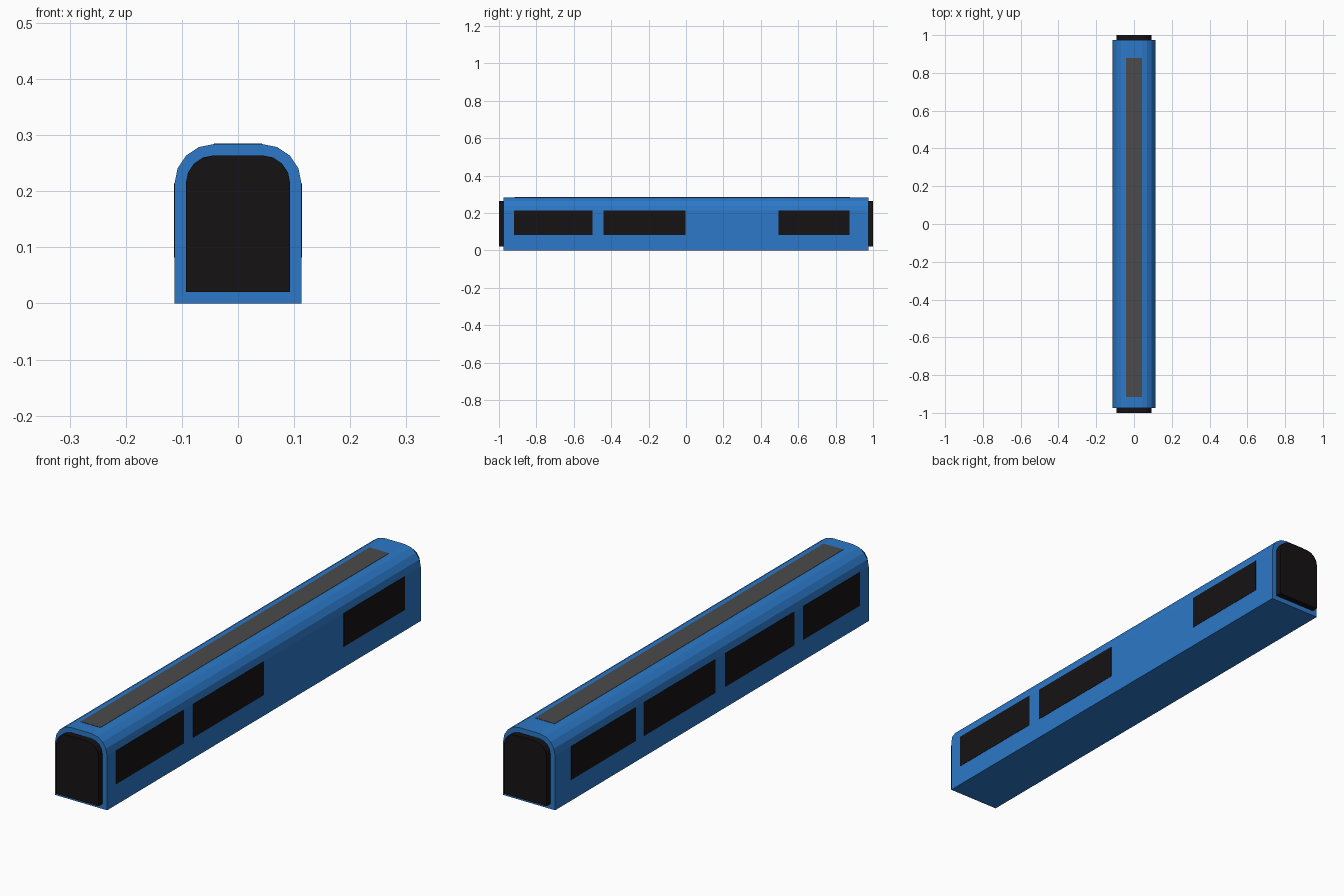
import bpy, bmesh, math

if "Cube" in bpy.data.objects:
    bpy.data.objects.remove(bpy.data.objects["Cube"])


def material(name, rgb):
    m = bpy.data.materials.new(name)
    m.diffuse_color = (*rgb, 1)
    m.use_nodes = True
    m.node_tree.nodes["Principled BSDF"].inputs["Base Color"].default_value = m.diffuse_color
    return m


BLUE = material("blue_paint", (0.025, 0.19, 0.58))
BLACK = material("dark_glass", (0.008, 0.006, 0.007))
GREY = material("roof_grey", (0.07, 0.07, 0.07))


def finish(name, bm, mat):
    bmesh.ops.recalc_face_normals(bm, faces=bm.faces)
    me = bpy.data.meshes.new(name)
    bm.to_mesh(me)
    bm.free()
    me.materials.append(mat)
    ob = bpy.data.objects.new(name, me)
    bpy.context.collection.objects.link(ob)
    return ob


def arch(name, inset, y0, y1, mat):
    """Round-shouldered profile extruded along y."""
    r, cx, cz = 0.07 - inset, 0.043, 0.214
    angles = [math.radians(22.5 * i) for i in range(5)]
    right = [(cx + r * math.cos(a), cz + r * math.sin(a)) for a in angles]
    right.insert(0, (cx + r, inset))
    outline = right + [(-x, z) for x, z in reversed(right)]
    bm = bmesh.new()
    face = bm.faces.new([bm.verts.new((x, y0, z)) for x, z in outline])
    ext = bmesh.ops.extrude_face_region(bm, geom=[face])
    moved = [v for v in ext["geom"] if isinstance(v, bmesh.types.BMVert)]
    bmesh.ops.translate(bm, verts=moved, vec=(0, y1 - y0, 0))
    return finish(name, bm, mat)


def box(name, lo, hi, mat):
    bm = bmesh.new()
    bmesh.ops.create_cube(bm, size=1)
    for v in bm.verts:
        v.co = [(a + b) / 2 + c * (b - a) for a, b, c in zip(lo, hi, v.co)]
    return finish(name, bm, mat)


# Carriage shell and the dark panels on both ends
arch("carriage_body", 0, -0.975, 0.975, BLUE)
arch("front_end_panel", 0.02, -1.0, -0.974, BLACK)
arch("back_end_panel", 0.02, 0.974, 1.0, BLACK)

# Roof strip
box("roof_strip", (-0.043, -0.917, 0.280), (0.043, 0.878, 0.2852), GREY)

# Side windows: three on the right, four on the left
windows = {
    "right": (1, [(-0.92, -0.5), (-0.44, -0.003), (0.495, 0.875)]),
    "left": (-1, [(-0.92, -0.565), (-0.51, -0.08), (-0.02, 0.422), (0.475, 0.875)]),
}
for side, (s, spans) in windows.items():
    xs = sorted((s * 0.108, s * 0.1142))
    for i, (y0, y1) in enumerate(spans):
        box(f"{side}_window_{i + 1}", (xs[0], y0, 0.082), (xs[1], y1, 0.214), BLACK)
